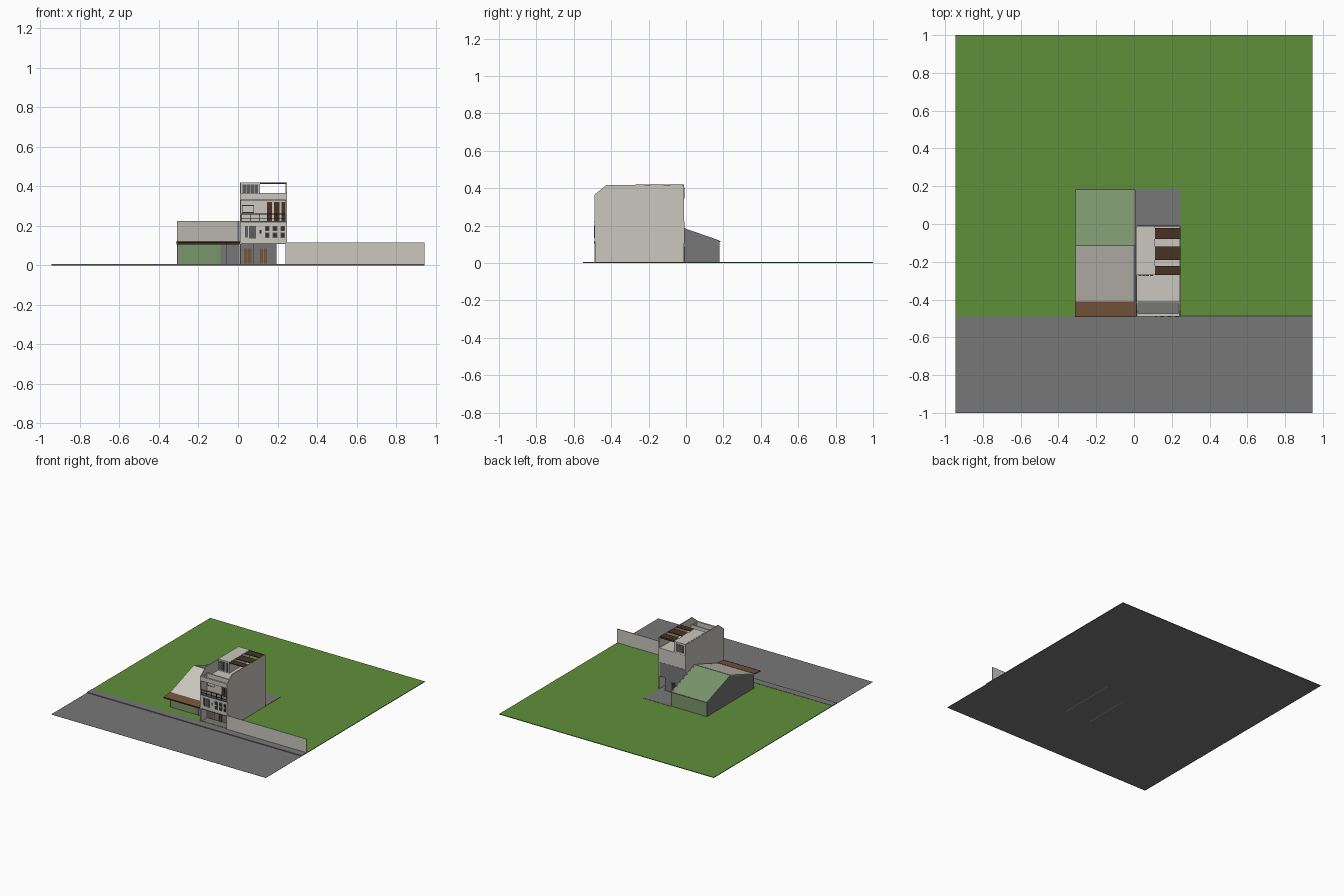
import bpy, bmesh

def lin(c):
    c /= 255
    return c / 12.92 if c < 0.04045 else ((c + 0.055) / 1.055) ** 2.4

def material(name, r, g, b):
    m = bpy.data.materials.new(name)
    m.diffuse_color = (lin(r), lin(g), lin(b), 1)
    return m

GRASS = material("grass green", 96, 144, 58)
GRAY = material("asphalt gray", 119, 119, 119)
BEIGE = material("wall beige", 202, 199, 190)
PALE = material("roof pale", 207, 203, 196)
GREEN = material("soft green", 122, 150, 108)
TAN = material("eave brown", 118, 86, 60)
DARKBROWN = material("shutter brown", 74, 50, 36)
BLACK = material("metal dark", 45, 45, 45)
GLASS = material("window gray", 92, 93, 95)

def mesh_object(name, bm, mat):
    bmesh.ops.recalc_face_normals(bm, faces=bm.faces)
    me = bpy.data.meshes.new(name)
    bm.to_mesh(me)
    bm.free()
    me.materials.append(mat)
    ob = bpy.data.objects.new(name, me)
    bpy.context.collection.objects.link(ob)
    return ob

def box(name, x0, x1, y0, y1, z0, z1, mat):
    bm = bmesh.new()
    bmesh.ops.create_cube(bm, size=1)
    for v in bm.verts:
        v.co = ((x0 + x1) / 2 + v.co.x * (x1 - x0),
                (y0 + y1) / 2 + v.co.y * (y1 - y0),
                (z0 + z1) / 2 + v.co.z * (z1 - z0))
    return mesh_object(name, bm, mat)

def side_profile(name, x0, x1, yz, mat):
    """Extrude a (y, z) outline from x0 to x1."""
    bm = bmesh.new()
    face = bm.faces.new([bm.verts.new((x0, y, z)) for y, z in yz])
    ext = bmesh.ops.extrude_face_region(bm, geom=[face])
    for v in ext["geom"]:
        if isinstance(v, bmesh.types.BMVert):
            v.co.x = x1
    return mesh_object(name, bm, mat)

def frame(name, x0, x1, z0, z1, y, t, mat):
    """Thin rectangular outline facing the front."""
    box(name + "_bottom", x0, x1, y, y + t, z0, z0 + t, mat)
    box(name + "_top", x0, x1, y, y + t, z1 - t, z1, mat)
    box(name + "_left", x0, x0 + t, y, y + t, z0, z1, mat)
    box(name + "_right", x1 - t, x1, y, y + t, z0, z1, mat)

# Site: road, pavement, lawn, rear paving, street fence
box("road", -0.945, 0.945, -1, 1, 0, 0.001, GRAY)
box("pavement", -0.945, 0.945, -0.55, -0.49, 0.001, 0.007, GRAY)
box("lawn", -0.945, 0.945, -0.49, 1, 0.001, 0.005, GRASS)
box("rear_paving", 0.005, 0.247, -0.48, 0.185, 0.005, 0.007, GRAY)
box("street_fence", 0.247, 0.945, -0.49, -0.484, 0, 0.115, BEIGE)

# Side wing: gable walls, two roof slopes, eave
gable = [(-0.41, 0.005), (0.18, 0.005), (0.18, 0.115), (-0.115, 0.217), (-0.41, 0.117)]
side_profile("gable_wall_left", -0.31, -0.304, gable, GRAY)
side_profile("gable_wall_right", -0.002, 0.008, [(y, z + (0.006 if z > .1 else 0)) for y, z in gable], GRAY)
side_profile("wing_front_roof", -0.31, -0.002,
             [(-0.415, 0.113), (-0.415, 0.12), (-0.115, 0.224), (-0.115, 0.215)], PALE)
side_profile("wing_rear_roof", -0.31, -0.002,
             [(-0.115, 0.215), (-0.115, 0.222), (0.18, 0.12), (0.18, 0.113)], GREEN)
box("wing_rear_wall", -0.308, 0.0, 0.174, 0.18, 0.005, 0.117, GREEN)
box("wing_rear_gutter", -0.31, 0.005, 0.177, 0.185, 0.113, 0.119, GRAY)
box("wing_front_wall", -0.304, -0.088, -0.41, -0.404, 0.005, 0.113, GREEN)
box("wing_door_wall", -0.088, 0.0, -0.41, -0.404, 0.005, 0.113, GRAY)
box("wing_door_post", -0.062, -0.059, -0.413, -0.409, 0.005, 0.11, BLACK)
box("wing_corner_post", -0.31, -0.306, -0.414, -0.41, 0.005, 0.112, BLACK)
side_profile("wing_eave", -0.312, 0.01,
             [(-0.49, 0.108), (-0.49, 0.114), (-0.41, 0.124), (-0.41, 0.114)], TAN)
box("eave_fascia", -0.312, 0.008, -0.493, -0.489, 0.106, 0.115, BLACK)

# Main house: tall side walls with a chamfered front corner
outline = [(-0.49, 0), (-0.01, 0), (-0.01, 0.418), (-0.425, 0.418), (-0.49, 0.365)]
for name, x in (("house_wall_left", 0.01), ("house_wall_right", 0.241)):
    side_profile(name, x, x + 0.006, outline, BEIGE)

# Stacked floors; the open passage is on the right of the ground floor
box("ground_floor", 0.016, 0.195, -0.41, -0.012, 0.006, 0.11, GRAY)
box("middle_floor", 0.016, 0.241, -0.488, -0.012, 0.108, 0.22, BEIGE)
box("middle_rear_cladding", 0.016, 0.241, -0.012, -0.009, 0.108, 0.222, GRAY)
box("balcony_floor", 0.016, 0.241, -0.484, -0.41, 0.22, 0.223, GRAY)
box("upper_floor", 0.016, 0.241, -0.41, -0.01, 0.22, 0.332, BEIGE)
box("terrace_parapet", 0.016, 0.241, -0.418, -0.408, 0.325, 0.365, BEIGE)
box("front_beam", 0.011, 0.246, -0.49, -0.475, 0.33, 0.365, BEIGE)
for x in (0.016, 0.236):
    box("beam_return", x, x + 0.005, -0.475, -0.41, 0.33, 0.36, BEIGE)
box("floor_line", 0.012, 0.245, -0.491, -0.488, 0.217, 0.222, GLASS)
box("soffit_line", 0.012, 0.245, -0.491, -0.488, 0.107, 0.111, GLASS)

# Ground floor doors, front and rear
for x0, x1 in ((0.03, 0.047), (0.051, 0.068), (0.112, 0.127), (0.131, 0.146)):
    box("front_door", x0, x1, -0.414, -0.41, 0.008, 0.085, TAN)
box("drain_post", 0.078, 0.081, -0.414, -0.41, 0.008, 0.108, BLACK)
box("rear_door", 0.1, 0.135, -0.012, -0.008, 0.008, 0.085, BLACK)

# Middle floor windows: plates with a crossbar
for x0, x1, z0, z1 in ((0.035, 0.05, .14, .2), (0.056, 0.09, .135, .2), (0.11, 0.119, .16, .178),
                       (0.137, 0.16, .138, .2), (0.175, 0.199, .138, .2), (0.214, 0.237, .138, .2)):
    box("window", x0, x1, -0.491, -0.487, z0, z1, GLASS)
    if x0 > 0.13:
        box("window_bar", x0, x1, -0.493, -0.49, 0.166, 0.173, BEIGE)
        for zz in (0.142, 0.177):
            box("window_pane", x0 + .005, x1 - .005, -0.493, -0.49, zz, zz + .019, BLACK)
    elif x0 > 0.1:
        box("vent_pane", x0, x1, -0.493, -0.49, z0, z1, BLACK)

# Balcony: shutters, window, railing
for x0, x1 in ((0.148, 0.173), (0.182, 0.21), (0.219, 0.238)):
    box("shutter", x0, x1, -0.416, -0.41, 0.225, 0.32, DARKBROWN)
frame("balcony_window", 0.02, 0.082, 0.265, 0.305, -0.414, 0.004, BLACK)
box("balcony_window_glass", 0.022, 0.08, -0.412, -0.409, 0.267, 0.303, PALE)
for z in (0.236, 0.258):
    box("railing_bar", 0.016, 0.241, -0.488, -0.485, z, z + 0.003, BLACK)
for i in range(6):
    x = 0.017 + i * 0.0442
    box("railing_post", x, x + 0.003, -0.488, -0.485, 0.22, 0.26, BLACK)

# Rooftop room and pergola
box("roof_room", 0.016, 0.112, -0.27, -0.011, 0.33, 0.42, BEIGE)
for i in range(4):
    x = 0.024 + i * 0.02
    box("roof_room_window", x, x + 0.016, -0.274, -0.27, 0.34, 0.408, GLASS)
box("roof_room_rear_window", 0.03, 0.095, -0.011, -0.008, 0.345, 0.405, GLASS)
for y0, y1 in ((-0.08, -0.022), (-0.19, -0.12), (-0.27, -0.222)):
    box("pergola_panel", 0.112, 0.245, y0, y1, 0.414, 0.419, DARKBROWN)
for y in (-0.27, -0.013):
    box("pergola_beam", 0.112, 0.245, y - 0.001, y + 0.002, 0.412, 0.417, BLACK)
